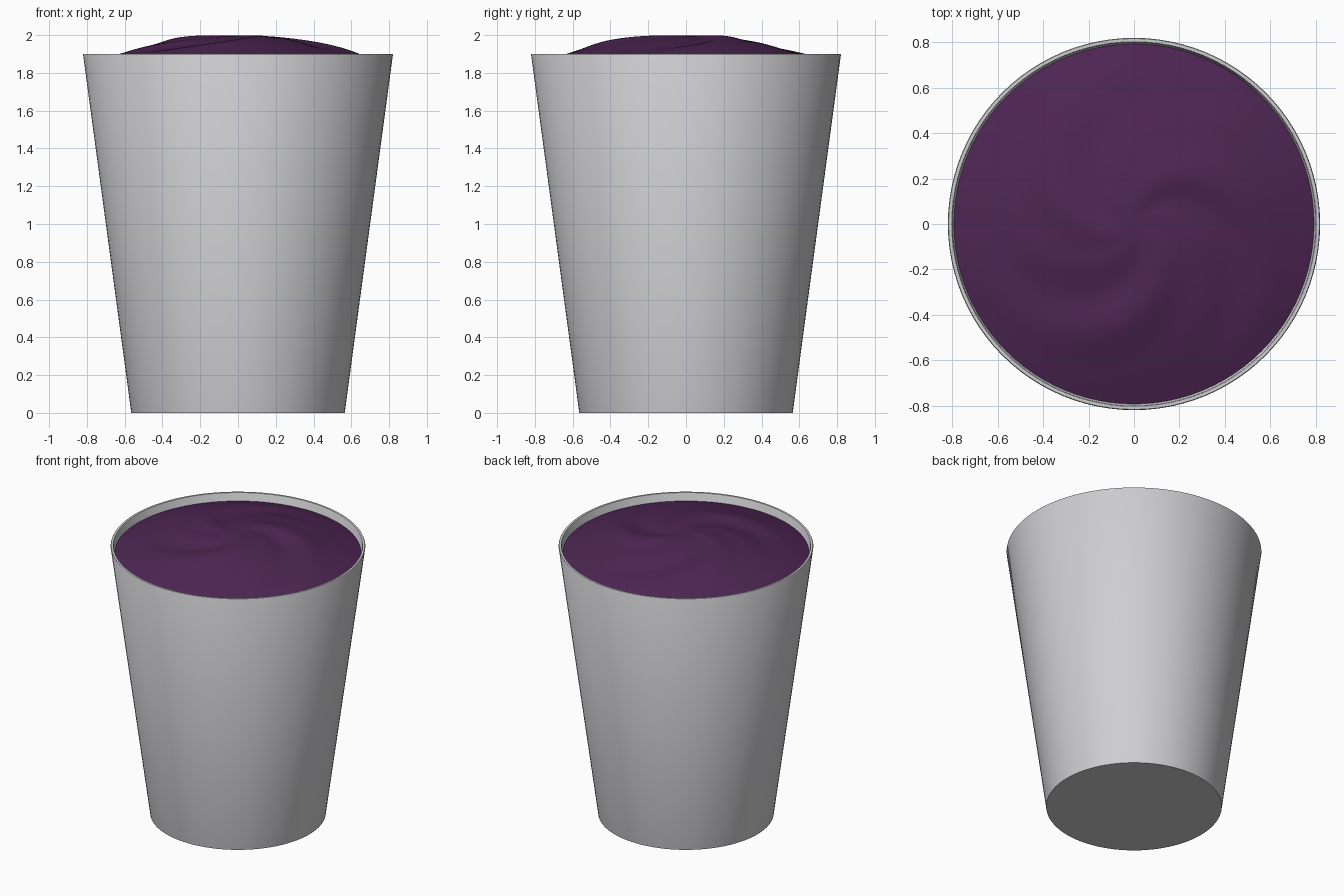
import bpy, math

if "Cube" in bpy.data.objects:
    bpy.data.objects.remove(bpy.data.objects["Cube"])

SEG = 96


def material(name, rgb):
    m = bpy.data.materials.new(name)
    m.diffuse_color = (*rgb, 1)
    m.use_nodes = True
    m.node_tree.nodes["Principled BSDF"].inputs["Base Color"].default_value = m.diffuse_color
    return m


def build(name, verts, faces, mat, angle):
    me = bpy.data.meshes.new(name)
    me.from_pydata(verts, [], faces)
    me.materials.append(mat)
    ob = bpy.data.objects.new(name, me)
    bpy.context.collection.objects.link(ob)
    bpy.ops.object.select_all(action='DESELECT')
    ob.select_set(True)
    bpy.context.view_layer.objects.active = ob
    bpy.ops.object.shade_smooth_by_angle(angle=math.radians(angle))
    return ob


def revolve(rings, height=lambda r, a: 0.0):
    """Rings of (radius, z) turned about z; the ends are capped at the axis."""
    verts = [(0, 0, rings[0][1])]
    for r, z in rings:
        for i in range(SEG):
            a = math.tau * i / SEG
            verts.append((r * math.cos(a), r * math.sin(a), z + height(r, a)))
    verts.append((0, 0, rings[-1][1]))
    faces, last = [], len(verts) - 1
    base = 1 + (len(rings) - 1) * SEG
    for i in range(SEG):
        j = (i + 1) % SEG
        faces.append((0, 1 + j, 1 + i))
        for k in range(len(rings) - 1):
            b = 1 + k * SEG
            faces.append((b + i, b + j, b + SEG + j, b + SEG + i))
        faces.append((base + i, base + j, last))
    return verts, faces


grey = material("light grey", (0.62, 0.62, 0.64))
purple = material("dark purple", (0.076, 0.019, 0.088))

# Tapered cup with a thin rim and a hollow inside
cup = [(0.565, 0), (0.82, 1.895), (0.817, 1.9), (0.803, 1.9), (0.80, 1.895), (0.55, 0.04)]
build("cup", *revolve(cup), grey, 40)

# Domed filling with three shallow spiral swirls
R, EDGE, TOP = 0.793, 1.845, 1.998


def dome(r):
    return EDGE + (TOP - EDGE) * (1 - (r / R) ** 2)


def swirl(r, a):
    t = min(r / 0.75, 1)
    u = 3 * (a + 2.8 * r - math.radians(77))
    return 0.012 * 16 * t**2 * (1 - t)**2 * (math.sin(u) + 0.5 * math.sin(2 * u))


N = 40
rings = [(R * k / N, dome(R * k / N)) for k in range(N, 0, -1)]
verts, faces = revolve([(0.70, 1.2)] + rings, lambda r, a: swirl(r, a) if r != 0.70 else 0)
verts[-1] = (0, 0, TOP + 0.0005)
build("filling", verts, faces, purple, 40)
